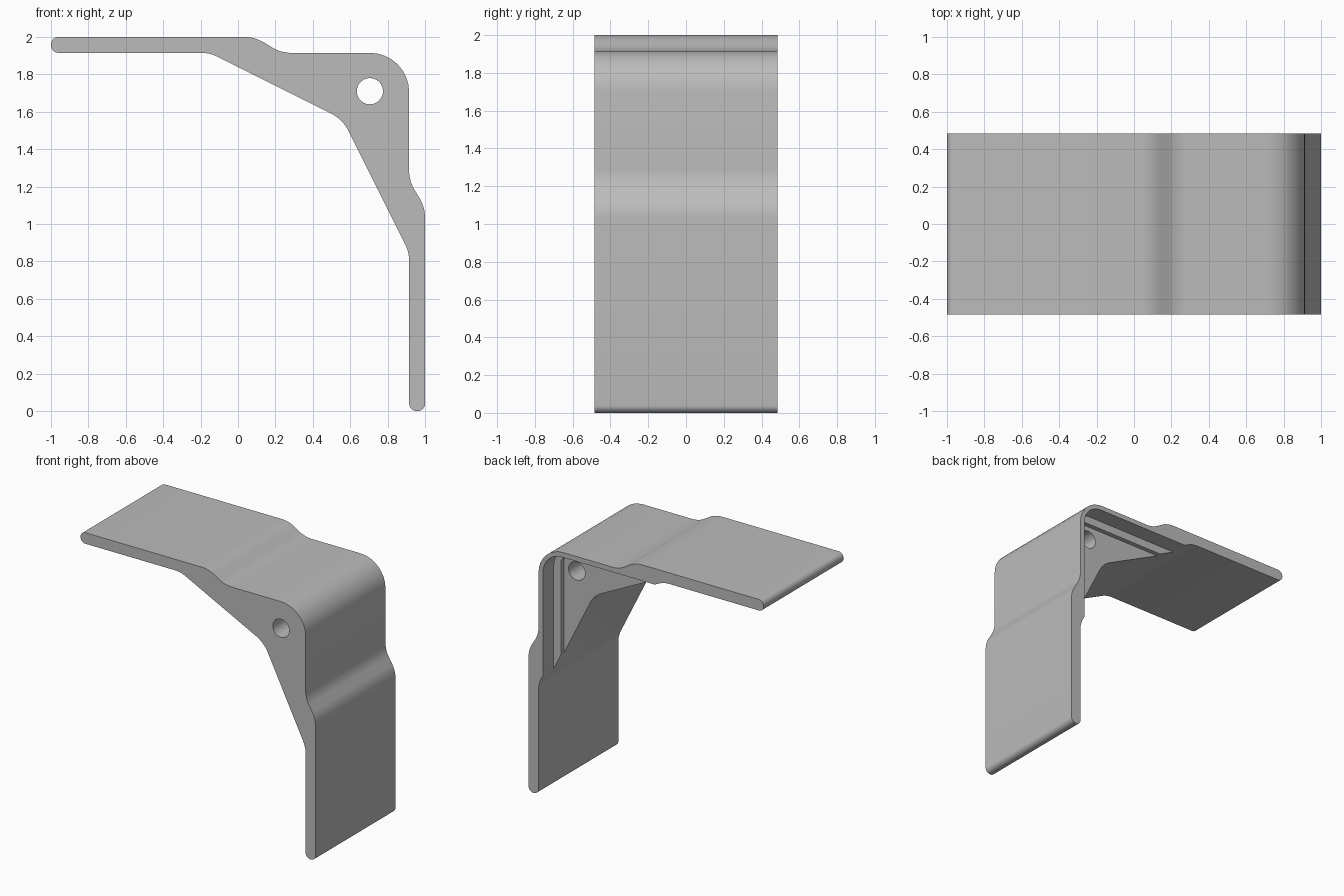
import bpy, bmesh, math
from mathutils import Vector

if "Cube" in bpy.data.objects:
    bpy.data.objects.remove(bpy.data.objects["Cube"])

HALF = 0.485          # half width of the bracket
FACE = 0.915          # inner face of the legs, outer face of the corner


def rounded(points, steps=8):
    """Closed outline from (x, z, radius) corners, each corner rounded."""
    out = []
    n = len(points)
    for i, (x, z, r) in enumerate(points):
        p = Vector((x, z))
        if r <= 0:
            out.append(p)
            continue
        a = (Vector(points[i - 1][:2]) - p).normalized()
        b = (Vector(points[(i + 1) % n][:2]) - p).normalized()
        half = a.angle(b) / 2
        center = p + (a + b).normalized() * (r / math.sin(half))
        start = p + a * (r / math.tan(half)) - center
        end = p + b * (r / math.tan(half)) - center
        sweep = math.pi - 2 * half
        for k in range(steps + 1):
            t = k / steps
            v = (start * math.sin((1 - t) * sweep) + end * math.sin(t * sweep)) / math.sin(sweep)
            out.append(center + v)
    return out


def extrude(name, outline, y0, y1):
    """Solid made by extruding an x-z outline along y."""
    bm = bmesh.new()
    face = bm.faces.new([bm.verts.new((p.x, y0, p.y)) for p in outline])
    geo = bmesh.ops.extrude_face_region(bm, geom=[face])
    moved = [g for g in geo["geom"] if isinstance(g, bmesh.types.BMVert)]
    bmesh.ops.translate(bm, verts=moved, vec=(0, y1 - y0, 0))
    bmesh.ops.recalc_face_normals(bm, faces=bm.faces)
    mesh = bpy.data.meshes.new(name)
    bm.to_mesh(mesh)
    bm.free()
    obj = bpy.data.objects.new(name, mesh)
    bpy.context.collection.objects.link(obj)
    return obj


# Half of the profile; the other half mirrors it across the diagonal z = x + 1
outer = [(1, 0, 0.04), (1, 1.09, 0.2), (FACE, 1.23, 0.2)]
inner = [(FACE, 0.85, 0.2), (FACE, 0, 0.04)]


def mirror(pts):
    return [(z - 1, x + 1, r) for x, z, r in reversed(pts)]


profile = (outer + [(FACE, FACE + 1, 0.21)] + mirror(outer)
           + mirror(inner) + [(0.56, 1.56, 0.22)] + inner)
bracket = extrude("corner_bracket", rounded(profile), -HALF, HALF)

# Stepped pocket in the back of the gusset, and the through hole
cutters = []
for edge, depth, r in ((0.877, 0.355, 0.16), (0.815, 0.32, 0.06)):
    square = [(-0.6, 0.4, 0), (edge, 0.4, 0), (edge, edge + 1, r), (-0.6, edge + 1, 0)]
    cutters.append(extrude("pocket_cutter", rounded(square), depth, 0.7))
circle = [Vector((0.705 + 0.07 * math.cos(a), 1.71 + 0.07 * math.sin(a)))
          for a in (math.tau * i / 40 for i in range(40))]
cutters.append(extrude("hole_cutter", circle, -0.7, 0.8))

for cutter in cutters:
    cutter.hide_render = True
    mod = bracket.modifiers.new("cut", "BOOLEAN")
    mod.operation = "DIFFERENCE"
    mod.solver = "EXACT"
    mod.object = cutter

# Apply the cuts and remove the cutters
bpy.context.view_layer.update()
final = bpy.data.meshes.new_from_object(
    bracket.evaluated_get(bpy.context.evaluated_depsgraph_get()))
bracket.modifiers.clear()
bracket.data = final
for cutter in cutters:
    bpy.data.objects.remove(cutter)

# Plain grey material
grey = bpy.data.materials.new("grey_metal")
grey.diffuse_color = (0.5, 0.5, 0.5, 1)
grey.use_nodes = True
grey.node_tree.nodes["Principled BSDF"].inputs["Base Color"].default_value = grey.diffuse_color
final.materials.clear()
final.materials.append(grey)

bpy.context.view_layer.objects.active = bracket
bracket.select_set(True)
bpy.ops.object.shade_smooth_by_angle(angle=math.radians(30))
